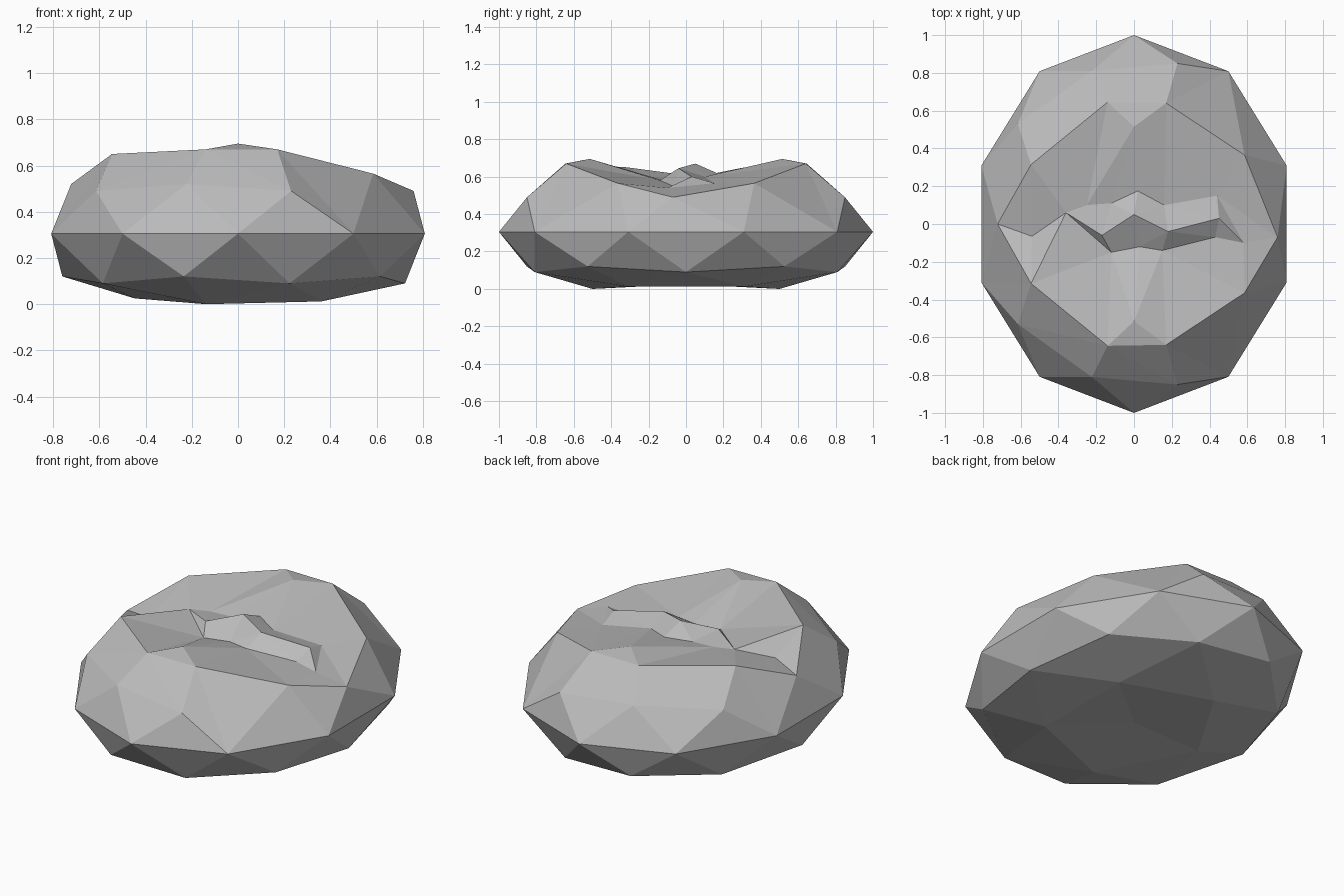
import bpy
import bmesh
from mathutils import Vector
from mathutils.geometry import delaunay_2d_cdt

if "Cube" in bpy.data.objects:
    bpy.data.objects.remove(bpy.data.objects["Cube"])

stone = bpy.data.materials.new("stone grey")
stone.diffuse_color = (0.5, 0.5, 0.5, 1)
stone.use_nodes = True
stone.node_tree.nodes["Principled BSDF"].inputs["Base Color"].default_value = stone.diffuse_color

bm = bmesh.new()
MID = 0.305

# lower shell: squashed icosphere, upper half removed
bmesh.ops.create_icosphere(bm, subdivisions=2, radius=1)
bmesh.ops.delete(bm, geom=[v for v in bm.verts if v.co.z > 0.01], context='VERTS')
for v in bm.verts:
    z = v.co.z
    v.co.x *= 0.85
    if z > -0.01:
        v.co.z = MID
    elif z > -0.48:
        v.co.z = 0.12
    elif z > -0.6:
        v.co.z = 0.09
    elif z > -0.9:
        v.co.z = 0.025 if v.co.x < -0.3 else 0.012 if v.co.x > 0.3 else 0.0
    else:
        v.co.z = 0.035
rim = sorted([v.co.copy() for v in bm.verts if abs(v.co.z - MID) < 1e-4],
             key=lambda c: Vector((1, 0)).angle_signed(c.xy))

# upper shell: shoulder and crown points, mirrored front to back
pts = list(rim)
chains = []


def chain(points, closed=False):
    ids = list(range(len(pts), len(pts) + len(points)))
    pts.extend(Vector(p) for p in points)
    chains.extend(zip(ids, ids[1:]))
    if closed:
        chains.append((ids[-1], ids[0]))
    return ids


n = len(rim)
chains.extend((i, (i + 1) % n) for i in range(n))
half = [(0.585, 0.365, 0.565), (0.17, 0.64, 0.67),
        (-0.14, 0.645, 0.67), (-0.545, 0.315, 0.65)]
crown = chain([(0.76, -0.07, 0.49)] + half + [(-0.722, 0, 0.52)]
              + [(x, -y, z) for x, y, z in reversed(half)], True)
for s in (1, -1):
    a = chain([(0.23, s * 0.85, 0.49)])[0]
    b = chain([(-0.615, s * 0.53, 0.49)])[0]
    c = chain([(-0.223, s * 0.81, 0.52)])[0]
    chains += [(a, c), (c, b)]
    chain([(0, s * 0.515, 0.695)])

# broken ridge running across the dished top, with the foot on either side
ridge = chain([(-0.36, 0.06, 0.60), (-0.17, -0.06, 0.625), (0, 0.05, 0.67),
               (0.18, -0.04, 0.645), (0.45, 0.03, 0.60), (0.58, -0.10, 0.54)])
front = chain([(-0.12, -0.15, 0.575), (0.03, -0.12, 0.58),
               (0.15, -0.14, 0.58), (0.43, -0.07, 0.55)])
back = chain([(-0.25, 0.10, 0.60), (-0.12, 0.11, 0.60), (0.02, 0.175, 0.615),
              (0.16, 0.10, 0.60), (0.44, 0.15, 0.565)])
for foot in (front, back):
    chains += [(ridge[0], foot[0]), (foot[-1], ridge[-1])]
notch = chain([(-0.54, -0.065, 0.55)])[0]
chains += [(ridge[0], notch), (notch, crown[5]), (ridge[0], crown[4]),
           (ridge[0], crown[6])]

co, _, faces, orig, _, _ = delaunay_2d_cdt([p.xy for p in pts], chains, [], 1, 1e-5)
vs = [bm.verts.new((c.x, c.y, pts[o[0]].z if o else 0.58)) for c, o in zip(co, orig)]
for f in faces:
    bm.faces.new([vs[i] for i in f])
bmesh.ops.remove_doubles(bm, verts=bm.verts, dist=0.001)
bmesh.ops.recalc_face_normals(bm, faces=bm.faces)

mesh = bpy.data.meshes.new("rock")
bm.to_mesh(mesh)
bm.free()
mesh.materials.append(stone)
rock = bpy.data.objects.new("rock", mesh)
bpy.context.collection.objects.link(rock)
